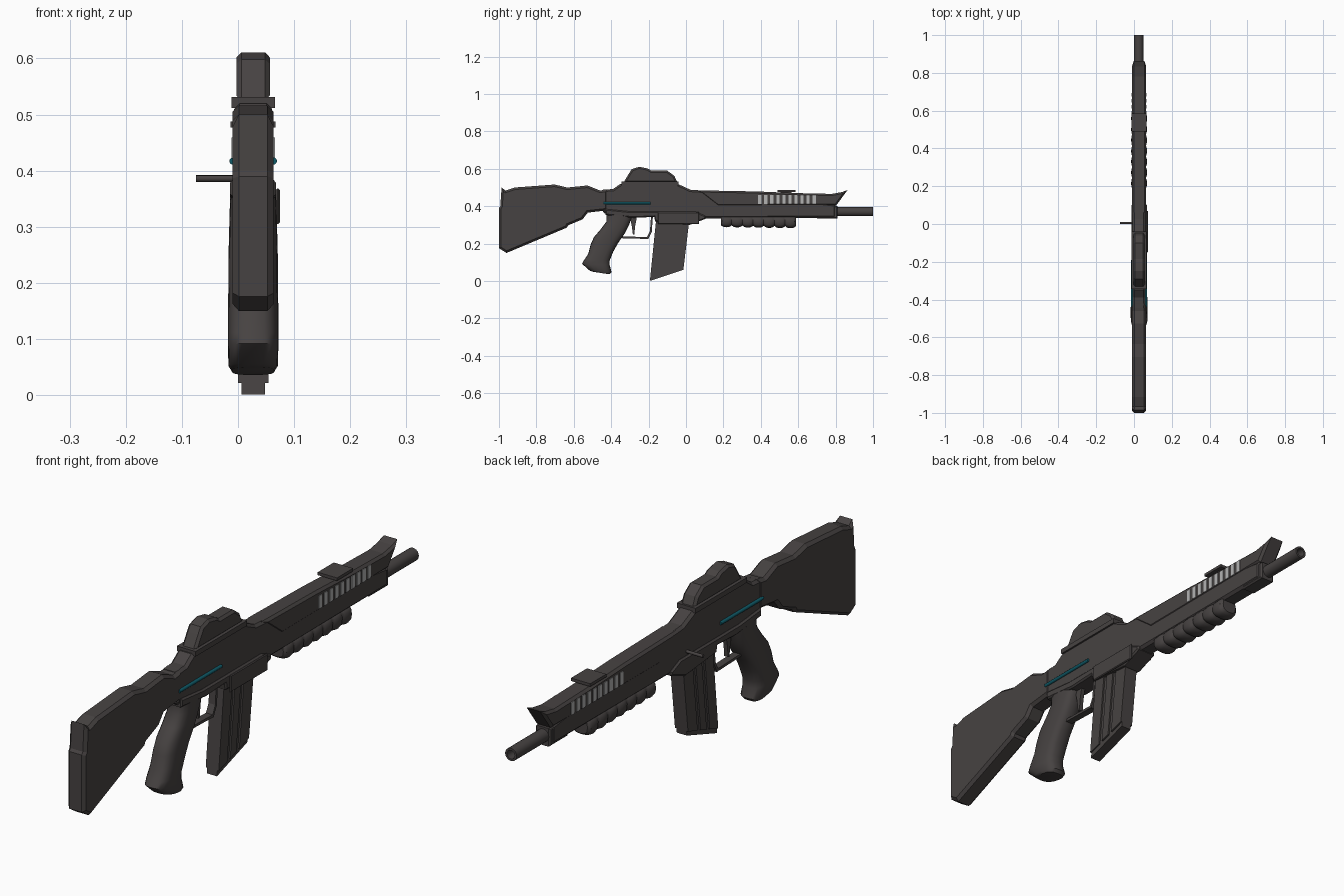
import bpy, bmesh, math
from mathutils import Vector

if "Cube" in bpy.data.objects:
    bpy.data.objects.remove(bpy.data.objects["Cube"])

CX = 0.027  # centre plane of the body


def material(name, rgb):
    m = bpy.data.materials.new(name)
    m.diffuse_color = (*rgb, 1)
    m.use_nodes = True
    m.node_tree.nodes["Principled BSDF"].inputs["Base Color"].default_value = m.diffuse_color
    return m


DARK = material("dark_gunmetal", (0.062, 0.055, 0.054))
TEAL = material("teal", (0.005, 0.105, 0.14))
GREY = material("light_grey", (0.45, 0.45, 0.45))


def finish(name, bm, mat, smooth=None):
    bmesh.ops.recalc_face_normals(bm, faces=bm.faces)
    me = bpy.data.meshes.new(name)
    bm.to_mesh(me)
    bm.free()
    ob = bpy.data.objects.new(name, me)
    bpy.context.collection.objects.link(ob)
    me.materials.append(mat)
    if smooth:
        bpy.ops.object.select_all(action='DESELECT')
        ob.select_set(True)
        bpy.context.view_layer.objects.active = ob
        bpy.ops.object.shade_smooth_by_angle(angle=math.radians(smooth))
    return ob


def prism(name, pts, half, chamfer=0, mat=DARK, cx=CX):
    """Side profile (y, z) extruded across x, with chamfered side rims."""
    bm = bmesh.new()
    a = [bm.verts.new((cx - half, y, z)) for y, z in pts]
    b = [bm.verts.new((cx + half, y, z)) for y, z in pts]
    caps = [bm.faces.new(a), bm.faces.new(b[::-1])]
    n = len(pts)
    for i in range(n):
        j = (i + 1) % n
        bm.faces.new((a[i], b[i], b[j], a[j]))
    bmesh.ops.recalc_face_normals(bm, faces=bm.faces)
    if chamfer:
        rims = list({e for f in caps for e in f.edges})
        bmesh.ops.bevel(bm, geom=rims, offset=chamfer, segments=1,
                        affect='EDGES', clamp_overlap=True)
    return finish(name, bm, mat)


def box(name, y0, y1, z0, z1, half, chamfer=0, mat=DARK, cx=CX):
    return prism(name, [(y0, z0), (y1, z0), (y1, z1), (y0, z1)], half, chamfer, mat, cx)


def loft(name, rings, mat=DARK, smooth=40):
    bm = bmesh.new()
    vs = [[bm.verts.new(p) for p in r] for r in rings]
    n = len(vs[0])
    for r, s in zip(vs, vs[1:]):
        for i in range(n):
            j = (i + 1) % n
            bm.faces.new((r[i], r[j], s[j], s[i]))
    bm.faces.new(vs[0])
    bm.faces.new(vs[-1])
    return finish(name, bm, mat, smooth)


def oval(f, b, half, n=20, power=0.7):
    """Rounded-box ring between two (y, z) points, 'half' wide in x."""
    f, b = Vector((CX, *f)), Vector((CX, *b))
    mid, arm = (f + b) / 2, (f - b) / 2
    sp = lambda v: math.copysign(abs(v) ** power, v)
    ang = [2 * math.pi * i / n for i in range(n)]
    return [mid + arm * sp(math.cos(t)) + Vector((half * sp(math.sin(t)), 0, 0)) for t in ang]


def rod(name, a, b, r, mat=DARK, n=10):
    a, b = Vector(a), Vector(b)
    d = (b - a).normalized()
    u = d.orthogonal().normalized()
    w = d.cross(u)
    ring = [(u * math.cos(t) + w * math.sin(t)) * r
            for t in (2 * math.pi * i / n for i in range(n))]
    return loft(name, [[a + p for p in ring], [b + p for p in ring]], mat)


# Shoulder stock
prism("stock", [(-1, .176), (-.96, .150), (-.636, .286), (-.63, .298), (-.553, .33),
                (-.525, .366), (-.42, .378), (-.42, .49), (-.46, .484), (-.527, .511),
                (-.634, .5), (-.703, .516), (-.917, .5), (-.965, .484), (-.986, .5),
                (-.993, .40), (-1, .39)], .0365, .011)

# Receiver body and top cover
prism("receiver", [(-.445, .37), (-.42, .352), (-.17, .342), (.10, .335), (.80, .338),
                   (.80, .41), (.30, .47), (.024, .488), (-.045, .52), (-.35, .52),
                   (-.39, .492), (-.445, .488)], .034, .010)
box("top_plate", -.345, -.04, .512, .531, .039)
prism("sight_hump", [(-.335, .525), (-.305, .575), (-.29, .598), (-.25, .611), (-.205, .602),
                     (-.185, .59), (-.10, .59), (-.062, .562), (-.045, .525)], .030, .009)

# Lower receiver and magazine well
prism("lower_receiver", [(-.43, .353), (-.28, .338), (-.17, .343), (-.165, .318), (.02, .300),
                         (.105, .333), (.105, .348), (.05, .372), (-.30, .372), (-.43, .385)],
      .041, .006)

# Upper handguard shell with flared muzzle end, and the bar beneath it
prism("handguard_shell", [(.06, .485), (.17, .40), (.803, .404), (.864, .487), (.835, .476),
                          (.78, .466), (.60, .470), (.377, .479)], .0365, .009)
box("handguard_bar", .70, .81, .334, .402, .031, .006)

# Rear sight block on the handguard
box("rail_foot", .505, .565, .46, .48, .025)
box("rail_cap", .49, .585, .477, .488, .040)

# Ribbed fore grip
steps = 56
rings = []
for i in range(steps + 1):
    t = i / steps
    s = abs(math.sin(math.pi * 7 * t)) ** 0.6
    end = 1 if 0 < i < steps else 0.85
    y = .187 + .40 * t
    rings.append(oval((y, .350), (y, .299 - .011 * s * end - .006 * t), (.035 + .007 * s) * end, 16))
loft("fore_grip", rings, smooth=35)

# Hollow barrel
def circle(y, r, n=20):
    return [(CX - .002 + r * math.cos(2 * math.pi * i / n), y,
             .371 + r * math.sin(2 * math.pi * i / n)) for i in range(n)]


loft("barrel", [circle(.78, .024), circle(1, .024), circle(1, .016), circle(.9, .016)])

# Pistol grip: front point, back point, half width
loft("pistol_grip", [oval(f, b, w) for f, b, w in [
    ((-.285, .350), (-.425, .355), .041), ((-.293, .330), (-.425, .318), .042),
    ((-.308, .292), (-.455, .278), .043), ((-.325, .258), (-.492, .235), .044),
    ((-.362, .205), (-.510, .195), .044), ((-.390, .155), (-.522, .147), .045),
    ((-.408, .110), (-.545, .112), .045), ((-.408, .085), (-.556, .092), .045),
    ((-.398, .048), (-.515, .056), .044), ((-.408, .036), (-.500, .050), .038)]], smooth=50)

# Trigger and its guard
guard = [(-.345, .234), (-.205, .230), (-.188, .265), (-.182, .345)]
for i, (p, q) in enumerate(zip(guard, guard[1:])):
    d = (Vector(q) - Vector(p)).normalized() * .005
    k = Vector((-d.y, d.x))
    P, Q = Vector(p) - d, Vector(q) + d
    prism(f"trigger_guard_{i}", [P - k, Q - k, Q + k, P + k], .014)
prism("trigger", [(-.300, .345), (-.262, .345), (-.272, .295), (-.276, .25), (-.284, .248),
                  (-.290, .295)], .008)

# Magazine: narrow core with raised ribs on both sides
def mag_pt(u, v):
    top = Vector((-.158, .345)).lerp(Vector((.020, .345)), u)
    bottom = Vector((-.193, .001)).lerp(Vector((-.014, .060)), u)
    return top.lerp(bottom, v)


def mag_part(name, u0, u1, v0, v1, half):
    prism(name, [mag_pt(u0, v0), mag_pt(u0, v1), mag_pt(u1, v1), mag_pt(u1, v0)], half)


mag_part("magazine_core", 0, 1, 0, 1, .021)
for i, (u0, u1) in enumerate([(0, .28), (.38, .58), (.68, 1)]):
    mag_part(f"magazine_rib_{i}", u0, u1, 0, .94, .027)

# Charging handle on the left
rod("charging_handle", (-.075, .005, .386), (.02, .005, .386), .006)
# Ejection cover on the right
box("ejection_cover", -.15, .07, .305, .368, .004, .003, cx=.071)

# Teal strips and grey vent slots on both sides
for side, tag in ((-1, "left"), (1, "right")):
    x = CX + side * .036
    rod(f"teal_strip_{tag}", (x, -.44, .417), (x, -.19, .417), .0065, TEAL)
    for i in range(10):
        y = .386 + i * .0322
        box(f"vent_{tag}_{i}", y, y + .018, .411, .459, .003, mat=GREY, cx=x)
